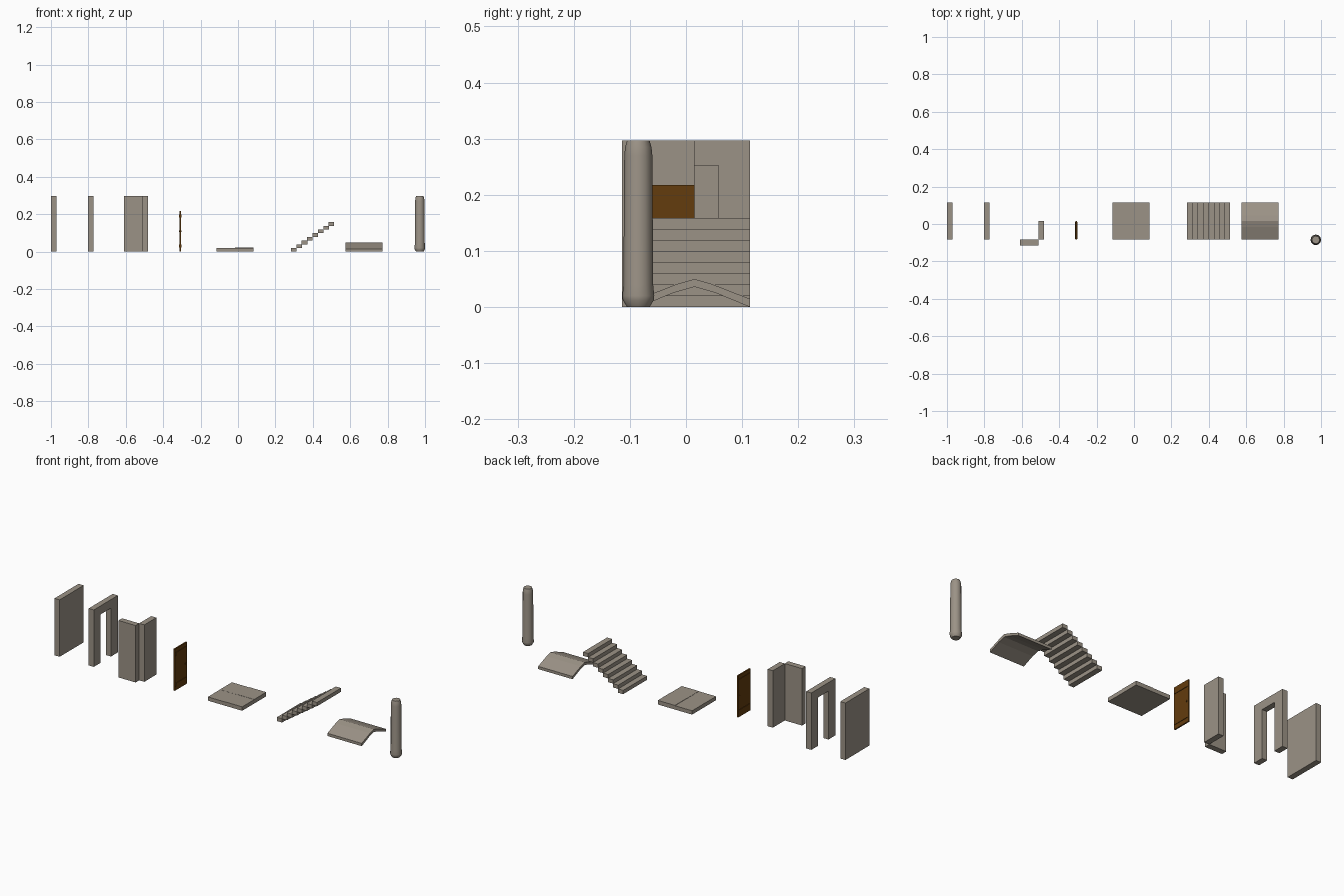
import bpy, bmesh, math

cube = bpy.data.objects.get("Cube")
if cube:
    bpy.data.objects.remove(cube, do_unlink=True)

U = 0.099               # one building unit
Y0, Y1 = -0.084, 0.114  # front and back of the full-width parts
MID = (Y0 + Y1) / 2
T = 0.3 * U             # wall thickness


def material(name, rgb):
    m = bpy.data.materials.new(name)
    m.use_nodes = True
    m.diffuse_color = (*rgb, 1)
    m.node_tree.nodes["Principled BSDF"].inputs["Base Color"].default_value = (*rgb, 1)
    return m


STONE = material("warm_grey_stone", (0.33, 0.29, 0.24))
WOOD = material("dark_brown_wood", (0.125, 0.045, 0.004))


def finish(name, bm, mat):
    bmesh.ops.recalc_face_normals(bm, faces=bm.faces)
    mesh = bpy.data.meshes.new(name)
    bm.to_mesh(mesh)
    bm.free()
    mesh.materials.append(mat)
    ob = bpy.data.objects.new(name, mesh)
    bpy.context.collection.objects.link(ob)
    return ob


def prism(name, x0, x1, outline, mat=STONE):
    """Extrude a (y, z) outline along x."""
    bm = bmesh.new()
    face = bm.faces.new([bm.verts.new((x0, y, z)) for y, z in outline])
    new = bmesh.ops.extrude_face_region(bm, geom=[face])["geom"]
    bmesh.ops.translate(bm, vec=(x1 - x0, 0, 0),
                        verts=[v for v in new if isinstance(v, bmesh.types.BMVert)])
    return finish(name, bm, mat)


def box(name, x, y, z, mat=STONE):
    outline = [(y[0], z[0]), (y[1], z[0]), (y[1], z[1]), (y[0], z[1])]
    return prism(name, x[0], x[1], outline, mat)


# Plain wall
H = 3 * U
box("wall", (-1, -1 + T), (Y0, Y1), (0, H))

# Wall with doorway
half, lintel = 0.0425, 0.2525
prism("doorway_wall", -0.803, -0.803 + T, [
    (Y0, 0), (MID - half, 0), (MID - half, lintel), (MID + half, lintel),
    (MID + half, 0), (Y1, 0), (Y1, H), (Y0, H)])

# Corner: two half-width walls meeting at an edge
CX = -0.5115
box("corner_front_wall", (CX - U, CX), (Y0 - T, Y0), (0, H))
box("corner_side_wall", (CX, CX + T), (Y0, Y0 + U), (0, H))

# Door with cross battens on both faces and a small knob
DX = -0.309
box("door", (DX - 0.0035, DX + 0.0035), (Y0, Y0 + U), (0, 2.2 * U), WOOD)
for label, z in (("lower", 0.022), ("upper", 0.182)):
    box(label + "_door_batten", (DX - 0.006, DX + 0.006),
        (Y0 + 0.004, Y0 + U - 0.004), (z, z + 0.016), WOOD)
box("door_knob", (DX - 0.006, DX + 0.006), (Y0 + U - 0.014, Y0 + U - 0.008),
    (0.105, 0.113), WOOD)

# Floor of four slightly uneven tiles
FX = -0.016
for i, h in enumerate((0.0195, 0.0205, 0.02, 0.0215)):
    x = FX - U if i % 2 == 0 else FX
    y = Y0 if i < 2 else MID
    box("floor_tile_%d" % (i + 1), (x, x + U), (y, y + U), (0, h))

# Open staircase
for i in range(8):
    x, z = 0.283 + 0.0288 * i, 0.2 * U * i
    box("stair_step_%d" % (i + 1), (x, x + T), (Y0, Y1), (z, z + 0.2 * U))

# Roof: bent gable profile, mirrored about the ridge
top = [(0, 0.05), (0.031, 0.041), (U, 0.0145)]
under = [(U, 0), (0.037, 0.0255), (0, 0.036)]
right = [(MID + d, z) for d, z in top + under]
left = [(MID - d, z) for d, z in under[1::-1] + top[:0:-1]]
prism("roof", 0.575, 0.773, right + left)

# Round pillar from a lathed profile
SIDES = 12
profile = [(0.020, 0), (0.0275, 0.012), (0.0285, 0.02), (0.0265, 0.04),
           (0.025, 0.27), (0.0235, 0.285), (0.020, H)]
bm = bmesh.new()
rings = [[bm.verts.new((0.972 + r * math.cos(math.tau * k / SIDES),
                        -0.085 + r * math.sin(math.tau * k / SIDES), z))
          for k in range(SIDES)] for r, z in profile]
for a, b in zip(rings, rings[1:]):
    for k in range(SIDES):
        n = (k + 1) % SIDES
        bm.faces.new((a[k], a[n], b[n], b[k]))
bm.faces.new(rings[0])
bm.faces.new(rings[-1])
pillar = finish("pillar", bm, STONE)
bpy.ops.object.select_all(action="DESELECT")
pillar.select_set(True)
bpy.context.view_layer.objects.active = pillar
bpy.ops.object.shade_smooth_by_angle(angle=math.radians(40))
